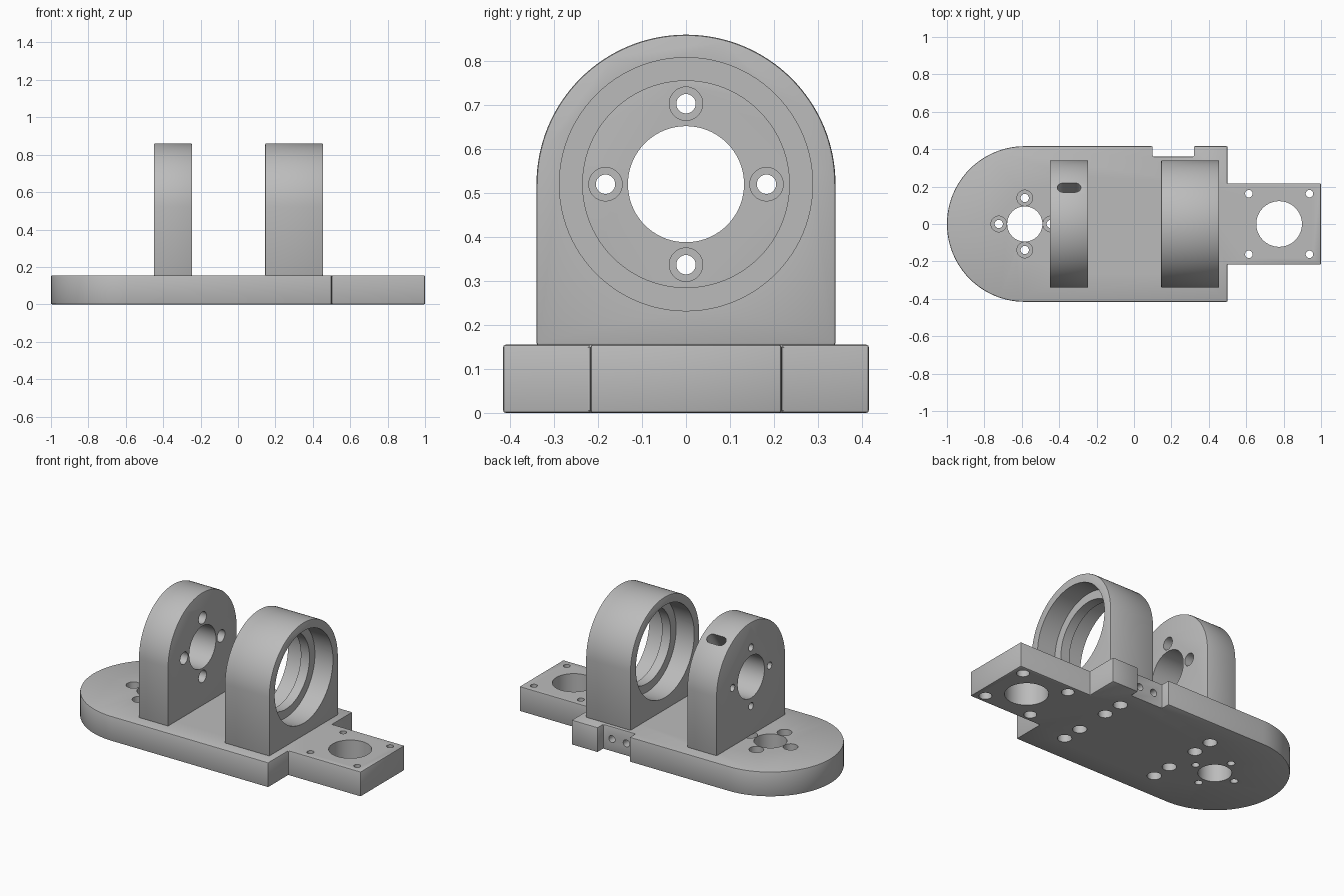
import bpy, bmesh, math
from mathutils import Matrix, Vector

if "Cube" in bpy.data.objects:
    bpy.data.objects.remove(bpy.data.objects["Cube"], do_unlink=True)

# One plain machined grey
grey = bpy.data.materials.new("machined grey")
grey.use_nodes = True
grey.diffuse_color = (0.5, 0.5, 0.5, 1)
grey.node_tree.nodes["Principled BSDF"].inputs["Base Color"].default_value = (0.5, 0.5, 0.5, 1)

BASE_TOP = 0.155
AXIS_Z = 0.52
RADIUS = 0.34


def arc(cx, cy, r, start, end, steps=48):
    return [(cx + r * math.cos(start + (end - start) * i / steps),
             cy + r * math.sin(start + (end - start) * i / steps)) for i in range(steps + 1)]


def prism(name, profile, depth, matrix):
    """Extrude a flat outline along local z and place it."""
    bm = bmesh.new()
    face = bm.faces.new([bm.verts.new((x, y, 0)) for x, y in profile])
    out = bmesh.ops.extrude_face_region(bm, geom=[face])
    moved = [g for g in out["geom"] if isinstance(g, bmesh.types.BMVert)]
    bmesh.ops.translate(bm, vec=(0, 0, depth), verts=moved)
    bmesh.ops.transform(bm, matrix=matrix, verts=bm.verts)
    bmesh.ops.recalc_face_normals(bm, faces=bm.faces)
    mesh = bpy.data.meshes.new(name)
    bm.to_mesh(mesh)
    bm.free()
    obj = bpy.data.objects.new(name, mesh)
    bpy.context.collection.objects.link(obj)
    mesh.materials.append(grey)
    return obj


def apply(obj, mod):
    bpy.context.view_layer.objects.active = obj
    bpy.ops.object.modifier_apply(modifier=mod.name)


def cut(obj, cutter, keep=False):
    cutter.hide_render = True
    mod = obj.modifiers.new("cut", "BOOLEAN")
    mod.operation, mod.solver, mod.object = "DIFFERENCE", "EXACT", cutter
    apply(obj, mod)
    if not keep:
        bpy.data.objects.remove(cutter, do_unlink=True)


def drill(obj, start, end, r, steps=40):
    """Cut a round hole between two points."""
    a, b = Vector(start), Vector(end)
    turn = (b - a).to_track_quat("Z", "Y").to_matrix().to_4x4()
    circle = arc(0, 0, r, 0, math.tau, steps)[:-1]
    cut(obj, prism("drill", circle, (b - a).length, Matrix.Translation(a) @ turn))


def soften(obj):
    mod = obj.modifiers.new("soft_edges", "BEVEL")
    mod.width, mod.segments = 0.006, 2
    mod.limit_method, mod.angle_limit = "ANGLE", math.radians(40)
    apply(obj, mod)


def finish(obj):
    bpy.ops.object.select_all(action="DESELECT")
    obj.select_set(True)
    bpy.context.view_layer.objects.active = obj
    bpy.ops.object.shade_smooth_by_angle(angle=math.radians(30))


# Base plate: rounded end, side notch and narrow tongue
half = 0.416
outline = arc(-0.584, 0, half, math.pi / 2, 1.5 * math.pi)
outline += [(0.5, -half), (0.5, -0.217), (1, -0.217), (1, 0.217), (0.5, 0.217), (0.5, half),
            (0.32, half), (0.32, 0.36), (0.10, 0.36), (0.10, half)]
base = prism("base_plate", outline, BASE_TOP, Matrix())
soften(base)

# Uprights: arched blocks standing across the plate
arch = [(-RADIUS, BASE_TOP - 0.002), (RADIUS, BASE_TOP - 0.002)]
arch += arc(0, AXIS_Z, RADIUS, 0, math.pi, 64)


def upright(name, x0, x1):
    facing = Matrix(((0, 0, 1, x0), (1, 0, 0, 0), (0, 1, 0, 0), (0, 0, 0, 1)))
    obj = prism(name, arch, x1 - x0, facing)
    soften(obj)
    return obj


motor = upright("motor_upright", -0.45, -0.245)
bearing = upright("bearing_upright", 0.145, 0.455)

# Bearing seat: through bore with a lip left in the middle
for x0, x1, r in ((0, 0.6, 0.235), (0, 0.27, 0.288), (0.33, 0.6, 0.288)):
    drill(bearing, (x0, 0, AXIS_Z), (x1, 0, AXIS_Z), r, 96)

# Motor upright: centre bore and four counterbored screw holes
drill(motor, (-0.6, 0, AXIS_Z), (0, 0, AXIS_Z), 0.132, 72)
for k in range(4):
    y = 0.183 * math.cos(k * math.pi / 2)
    z = AXIS_Z + 0.183 * math.sin(k * math.pi / 2)
    drill(motor, (-0.6, y, z), (0, y, z), 0.022)
    drill(motor, (-0.34, y, z), (0, y, z), 0.038)

# Slanted slot from the arch down to the centre bore
slot_r = 0.03
slot = arc(0.033, 0, slot_r, -math.pi / 2, math.pi / 2, 16)
slot += arc(-0.033, 0, slot_r, math.pi / 2, 1.5 * math.pi, 16)
place = Matrix.Translation((-0.347, 0, AXIS_Z)) @ Matrix.Rotation(math.radians(-35), 4, "X")
cut(motor, prism("slot", slot, 0.5, place))

# Rounded end: centre hole with four counterbored holes on top
drill(base, (-0.584, 0, -0.1), (-0.584, 0, 0.3), 0.094, 64)
for k in range(4):
    x = -0.584 + 0.139 * math.cos(k * math.pi / 2)
    y = 0.139 * math.sin(k * math.pi / 2)
    drill(base, (x, y, -0.1), (x, y, 0.3), 0.022)
    drill(base, (x, y, 0.075), (x, y, 0.3), 0.042)

# Tongue: large hole with four corner holes counterbored from below
drill(base, (0.776, 0, -0.1), (0.776, 0, 0.3), 0.122, 64)
for sx in (-1, 1):
    for sy in (-1, 1):
        x, y = 0.776 + sx * 0.162, sy * 0.162
        drill(base, (x, y, -0.1), (x, y, 0.3), 0.02)
        drill(base, (x, y, -0.1), (x, y, 0.08), 0.036)

# Screw holes from below into both uprights
for x, body in ((-0.348, motor), (0.3, bearing)):
    for y in (-0.24, -0.11, 0.11, 0.24):
        drill(base, (x, y, -0.1), (x, y, 0.08), 0.04)
        for part in (base, body):
            drill(part, (x, y, -0.1), (x, y, 0.21), 0.022)

# Two side holes in the notch wall
for x in (0.16, 0.26):
    drill(base, (x, 0.5, 0.078), (x, 0.27, 0.078), 0.022)

for part in (base, motor, bearing):
    finish(part)
